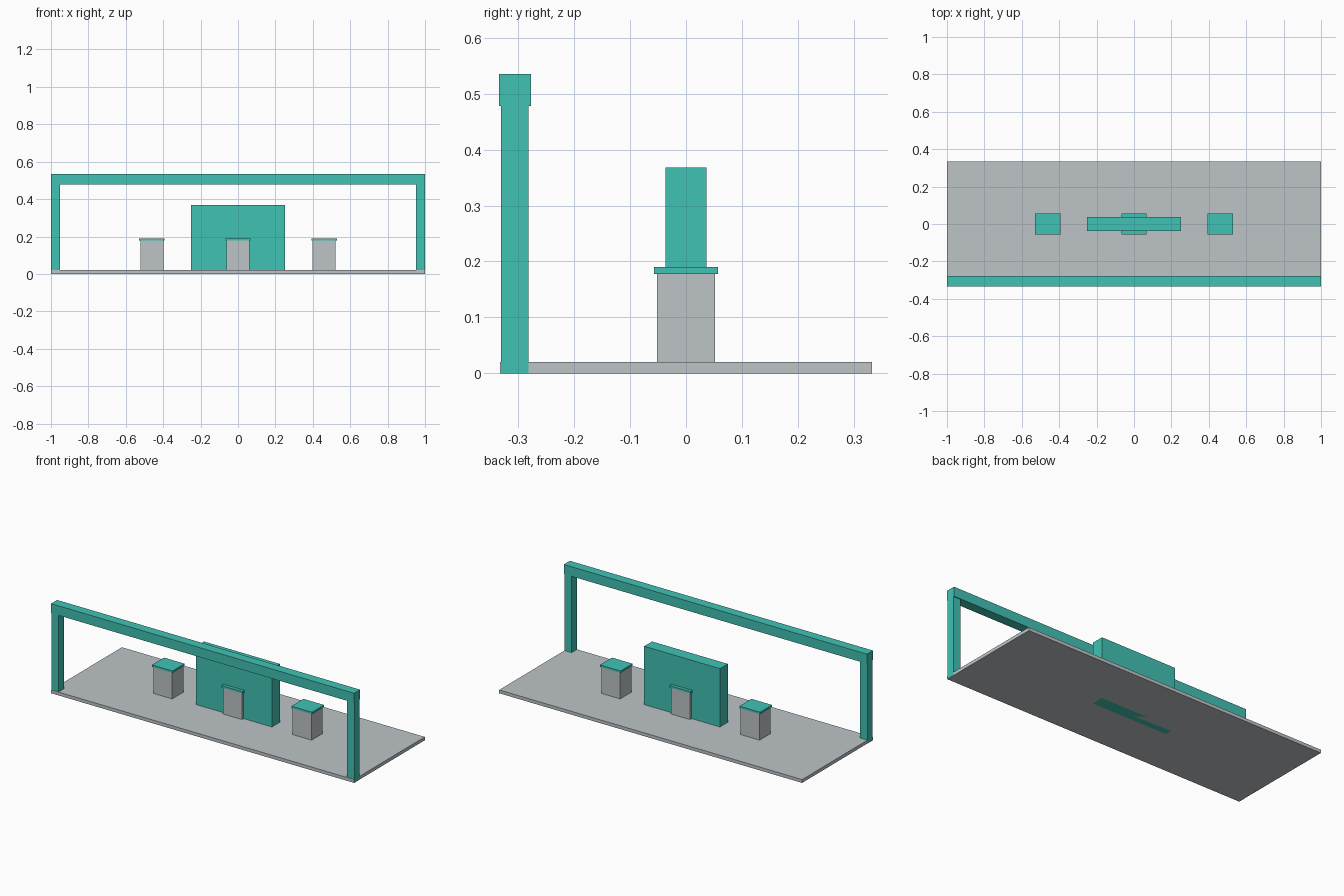
import bpy
import bmesh
from mathutils import Matrix, Vector

if "Cube" in bpy.data.objects:
    bpy.data.objects.remove(bpy.data.objects["Cube"])


def material(name, color):
    mat = bpy.data.materials.new(name)
    mat.diffuse_color = (*color, 1.0)
    mat.use_nodes = True
    mat.node_tree.nodes["Principled BSDF"].inputs["Base Color"].default_value = mat.diffuse_color
    return mat


TEAL = material("teal", (0.052, 0.54, 0.455))
GREY = material("light grey", (0.51, 0.55, 0.575))


def box(name, x, y, z, mat):
    """Box spanning the (min, max) range on each axis."""
    spans = (x, y, z)
    center = Vector([(a + b) / 2 for a, b in spans])
    size = Vector([b - a for a, b in spans])
    mesh = bpy.data.meshes.new(name)
    bm = bmesh.new()
    bmesh.ops.create_cube(bm, size=1.0, matrix=Matrix.Diagonal((*size, 1.0)))
    bm.to_mesh(mesh)
    bm.free()
    mesh.materials.append(mat)
    obj = bpy.data.objects.new(name, mesh)
    obj.location = center
    bpy.context.collection.objects.link(obj)
    return obj


# Floor slab
box("floor_slab", (-0.9995, 0.9995), (-0.333, 0.333), (0, 0.02), GREY)

# Upright central panel, running through the slab
box("central_panel", (-0.25, 0.25), (-0.037, 0.037), (0, 0.368), TEAL)

# Gateway frame along the front edge
for side, x in (("left", (-1.0, -0.952)), ("right", (0.952, 1.0))):
    box(f"{side}_post", x, (-0.331, -0.282), (0, 0.48), TEAL)
box("top_beam", (-1.0, 1.0), (-0.334, -0.277), (0.478, 0.535), TEAL)

# Three counters with overhanging tops
for side, x in (("left", -0.46), ("middle", 0.0), ("right", 0.46)):
    box(f"{side}_counter", (x - 0.0625, x + 0.0625), (-0.052, 0.052), (0.02, 0.178), GREY)
    box(f"{side}_counter_top", (x - 0.068, x + 0.068), (-0.057, 0.057), (0.178, 0.19), TEAL)
